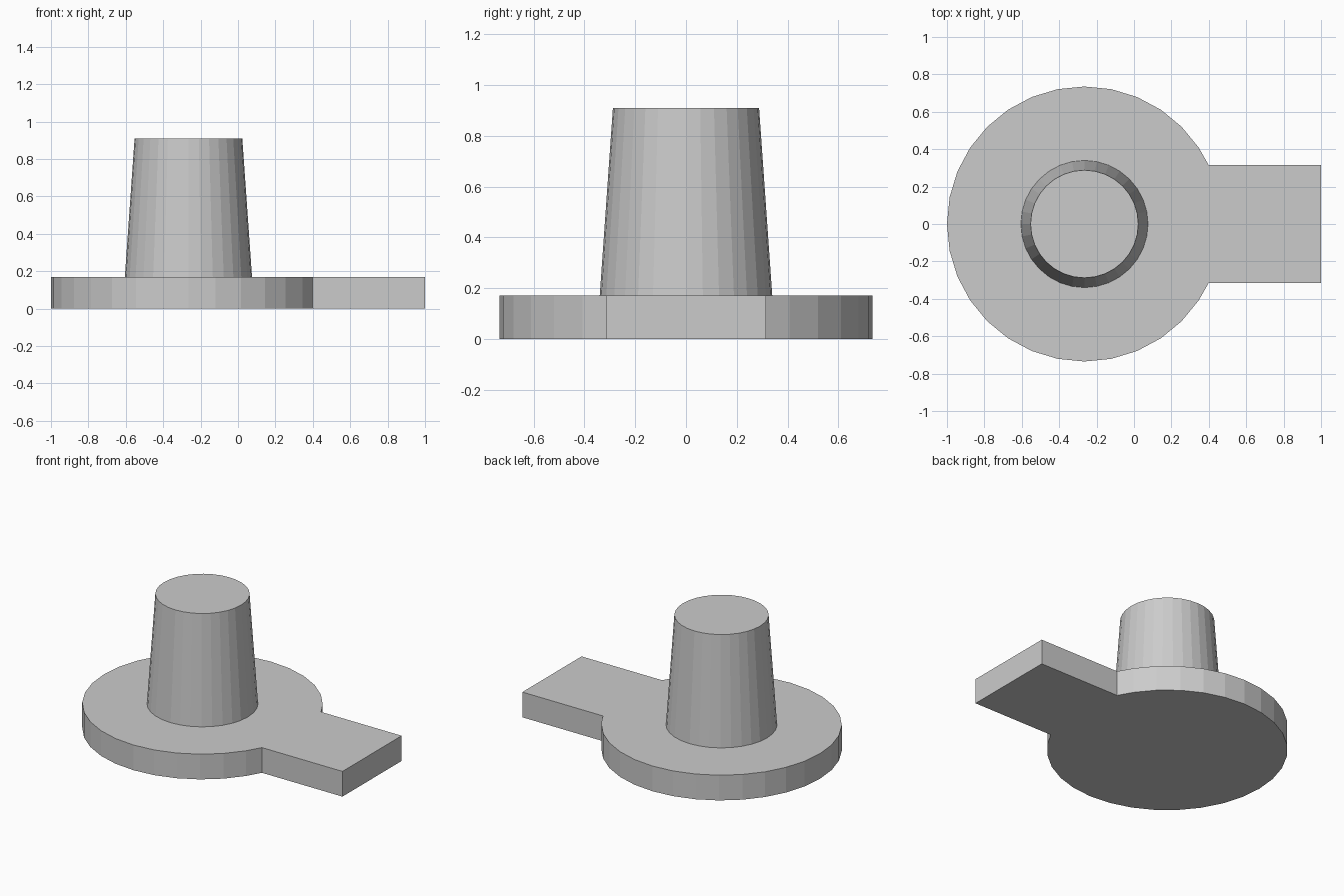
import bpy, bmesh
from math import sin, cos, pi, sqrt

if "Cube" in bpy.data.objects:
    bpy.data.objects.remove(bpy.data.objects["Cube"])

CX, R, SIDES = -0.265, 0.735, 32   # disc centre, radius, sides
TAB_Y, BASE_H, TOP = 0.315, 0.17, 0.91


def finish(name, bm):
    bmesh.ops.recalc_face_normals(bm, faces=bm.faces)
    mesh = bpy.data.meshes.new(name)
    bm.to_mesh(mesh)
    bm.free()
    obj = bpy.data.objects.new(name, mesh)
    bpy.context.collection.objects.link(obj)
    return obj


# Base plate: round disc and rectangular tab as one extruded outline
join_x = CX + sqrt(R**2 - TAB_Y**2)
outline = [(join_x, -TAB_Y), (1, -TAB_Y), (1, TAB_Y), (join_x, TAB_Y)]
for k in range(3, SIDES - 2):
    a = 2 * pi * k / SIDES
    outline.append((CX + R * cos(a), R * sin(a)))

bm = bmesh.new()
face = bm.faces.new([bm.verts.new((x, y, 0)) for x, y in outline])
ext = bmesh.ops.extrude_face_region(bm, geom=[face], use_keep_orig=True)
verts = [g for g in ext["geom"] if isinstance(g, bmesh.types.BMVert)]
bmesh.ops.translate(bm, vec=(0, 0, BASE_H), verts=verts)
finish("base_plate", bm)

# Tapered post standing on the disc
bm = bmesh.new()
bmesh.ops.create_cone(bm, cap_ends=True, segments=SIDES,
                      radius1=0.34, radius2=0.288, depth=TOP - BASE_H)
post = finish("tapered_post", bm)
post.location = (CX, 0, (TOP + BASE_H) / 2)
